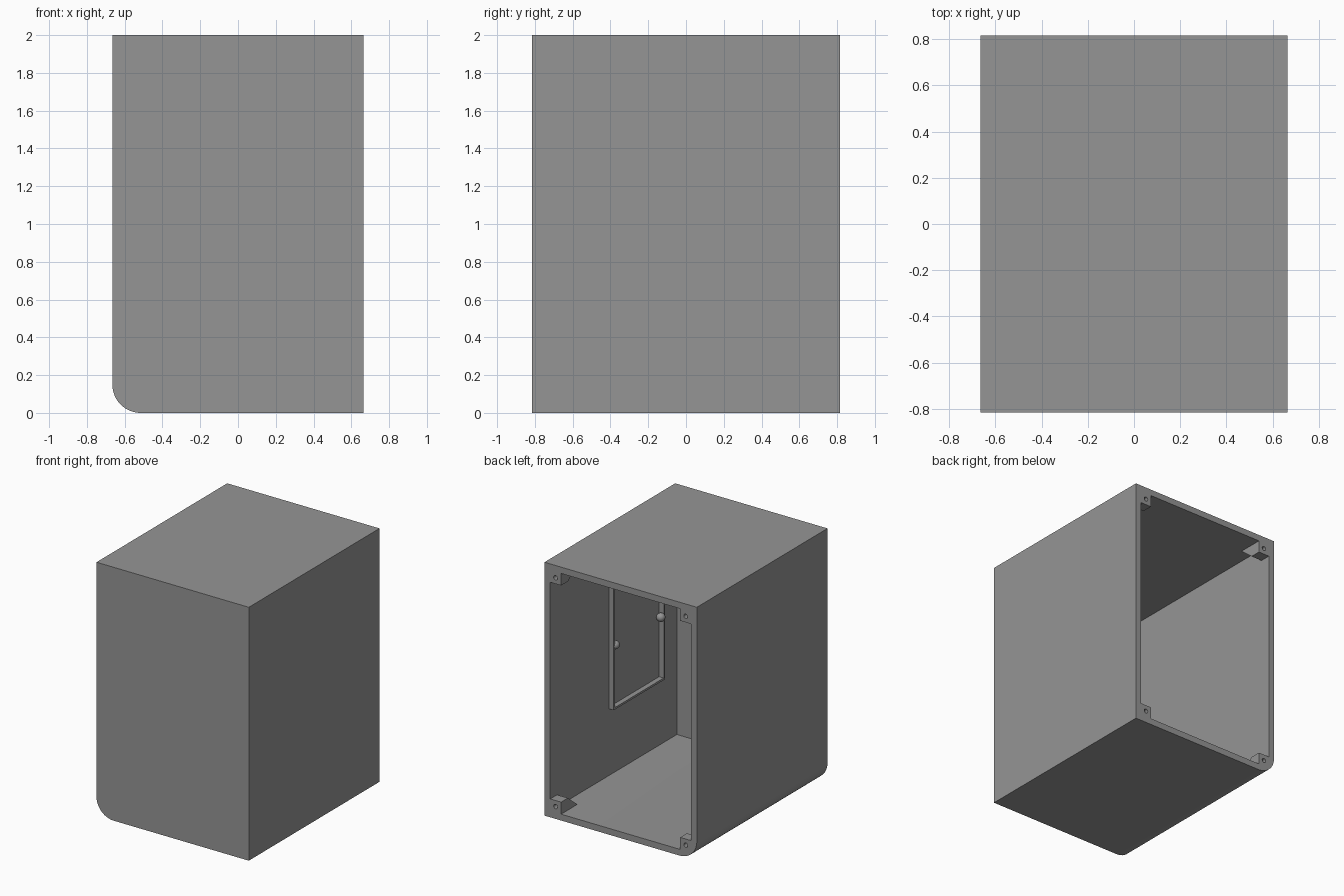
import bpy, bmesh, math
from mathutils import Matrix

if "Cube" in bpy.data.objects:
    bpy.data.objects.remove(bpy.data.objects["Cube"])

HX, HY, H = 0.665, 0.815, 2.0     # half width, half depth, height
WALL, RADIUS, POST = 0.05, 0.15, 0.145

grey = bpy.data.materials.new("plain_grey")
grey.diffuse_color = (0.30, 0.30, 0.30, 1)
grey.use_nodes = True
grey.node_tree.nodes["Principled BSDF"].inputs["Base Color"].default_value = grey.diffuse_color


def finish(name, bm):
    bmesh.ops.recalc_face_normals(bm, faces=bm.faces)
    mesh = bpy.data.meshes.new(name)
    bm.to_mesh(mesh)
    bm.free()
    mesh.materials.append(grey)
    obj = bpy.data.objects.new(name, mesh)
    bpy.context.collection.objects.link(obj)
    return obj


def activate(obj):
    bpy.ops.object.select_all(action='DESELECT')
    obj.select_set(True)
    bpy.context.view_layer.objects.active = obj


def outline(inset, steps=16):
    """Rectangle in x-z with one rounded lower corner."""
    x, lo, hi = HX - inset, inset, H - inset
    r = RADIUS - inset
    pts = [(x, lo), (x, hi), (-x, hi)]
    for i in range(steps + 1):
        a = math.pi + i / steps * math.pi / 2
        pts.append((-x + r + r * math.cos(a), lo + r + r * math.sin(a)))
    return pts


def add_box(bm, x0, x1, y0, y1, z0, z1):
    m = Matrix.Translation(((x0 + x1) / 2, (y0 + y1) / 2, (z0 + z1) / 2)) \
        @ Matrix.Diagonal((x1 - x0, y1 - y0, z1 - z0, 1))
    bmesh.ops.create_cube(bm, size=1, matrix=m)


# Housing shell, open at the back
bm = bmesh.new()
loops = [[bm.verts.new((x, y, z)) for x, z in outline(inset)]
         for inset, y in ((0, -HY), (0, HY), (WALL, HY), (WALL, -HY + WALL))]
for a, b in zip(loops, loops[1:]):
    n = len(a)
    for i in range(n):
        j = (i + 1) % n
        bm.faces.new((a[i], a[j], b[j], b[i]))
bm.faces.new(loops[0])
bm.faces.new(loops[-1])
housing = finish("housing", bm)

# Screw posts in the four corners, tapering into the floor and ceiling
posts, holes = bmesh.new(), bmesh.new()
EDGE = WALL - 0.003
for sx in (-1, 1):
    for top in (False, True):
        def place(x, y, d):
            return (sx * (HX - x), y, H - d if top else d)
        profile = ((HY, EDGE), (HY, POST), (HY - 0.085, POST), (HY - 0.205, EDGE))
        a, b = [[posts.verts.new(place(x, y, d)) for y, d in profile] for x in (EDGE, POST)]
        posts.faces.new(a)
        posts.faces.new(b)
        for i in range(4):
            j = (i + 1) % 4
            posts.faces.new((a[i], a[j], b[j], b[i]))
        m = Matrix.Translation(place(0.097, HY - 0.02, 0.097)) @ Matrix.Rotation(math.pi / 2, 4, 'X')
        bmesh.ops.create_cone(holes, cap_ends=True, segments=20, radius1=0.017,
                              radius2=0.017, depth=0.2, matrix=m)

for tool, op in ((finish("corner_posts", posts), 'UNION'),
                 (finish("screw_holes", holes), 'DIFFERENCE')):
    tool.hide_render = True
    mod = housing.modifiers.new(tool.name, 'BOOLEAN')
    mod.operation, mod.object, mod.solver = op, tool, 'EXACT'
    activate(housing)
    bpy.ops.object.modifier_apply(modifier=mod.name)
    bpy.data.objects.remove(tool)
activate(housing)
bpy.ops.object.shade_smooth_by_angle(angle=math.radians(30))

# Raised holder frame on the inside of the right wall
X0, X1 = HX - WALL - 0.04, HX - WALL + 0.002
Y0, Y1, Z0, Z1, T = -0.56, 0.08, 0.575, 1.59, 0.016
bm = bmesh.new()
add_box(bm, X0, X1, Y0, Y0 + T, Z0, Z1)
add_box(bm, X0, X1, Y1 - T, Y1, Z0, Z1)
add_box(bm, X0, X1, Y0 + T, Y1 - T, Z0, Z0 + T)
add_box(bm, X0, X1, Y0 + T, Y1 - T, Z1 - T, Z1)
finish("holder_frame", bm)

# Snap bumps on the inner sides of the frame
bm = bmesh.new()
for y in (Y0 + T + 0.02, Y1 - T - 0.02):
    m = Matrix.Translation((X0 + 0.012, y, 1.075))
    bmesh.ops.create_uvsphere(bm, u_segments=20, v_segments=12, radius=0.033, matrix=m)
activate(finish("snap_bumps", bm))
bpy.ops.object.shade_smooth_by_angle(angle=math.radians(30))
